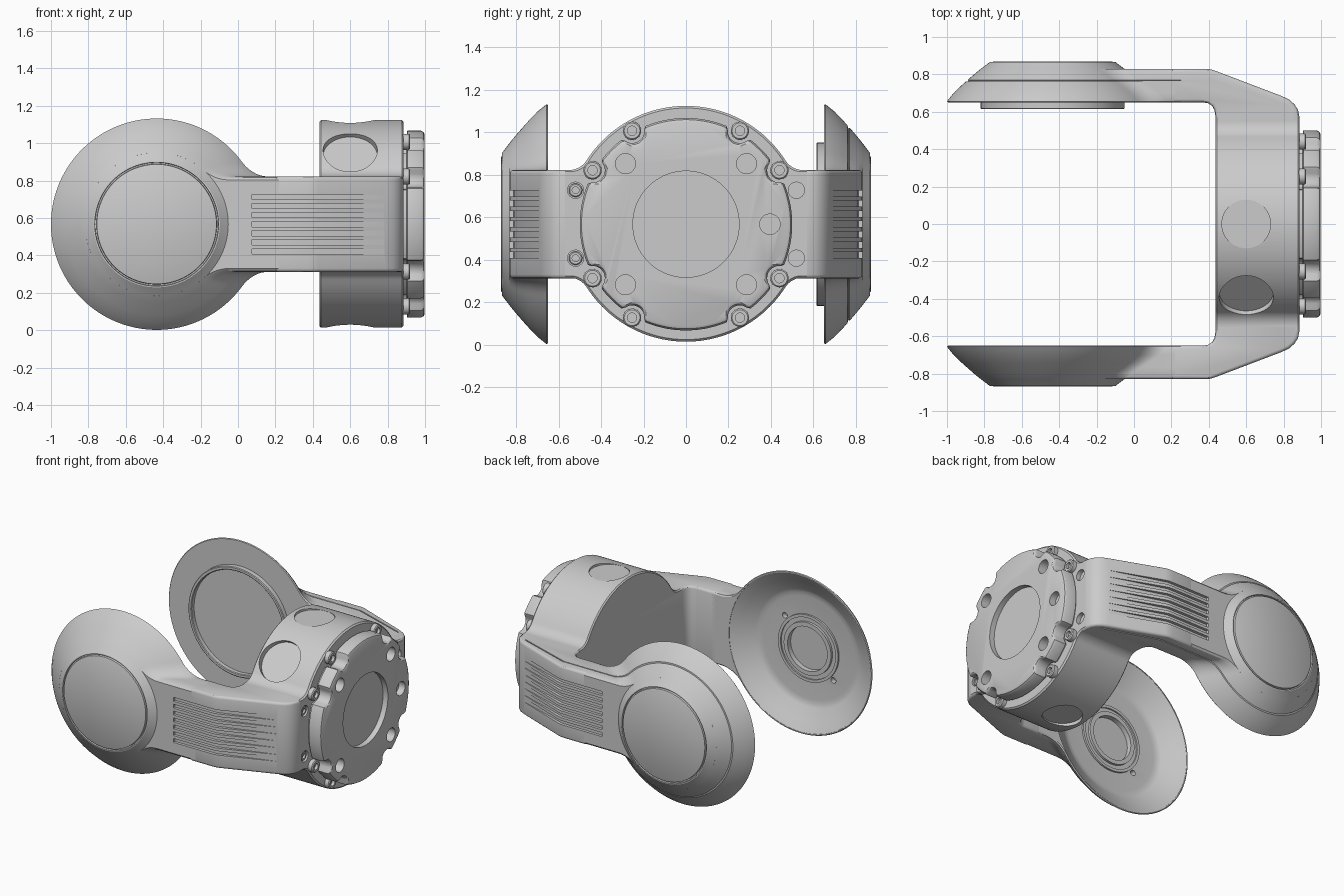
import bpy, bmesh, math
from mathutils import Vector

if "Cube" in bpy.data.objects:
    bpy.data.objects.remove(bpy.data.objects["Cube"])

CX, CZ = -0.435, 0.567      # disc centre x, common centre height
H = 0.255                   # half height of the arms


def loft(name, rings):
    """Skin closed rings of points and cap both ends."""
    bm = bmesh.new()
    vs = [[bm.verts.new(p) for p in ring] for ring in rings]
    for a, b in zip(vs, vs[1:]):
        n = len(a)
        for i in range(n):
            j = (i + 1) % n
            bm.faces.new((a[i], a[j], b[j], b[i]))
    bm.faces.new(vs[0])
    bm.faces.new(vs[-1])
    bmesh.ops.recalc_face_normals(bm, faces=bm.faces)
    me = bpy.data.meshes.new(name)
    bm.to_mesh(me)
    bm.free()
    ob = bpy.data.objects.new(name, me)
    bpy.context.collection.objects.link(ob)
    return ob


def lathe(name, profile, centre, axis, n=96):
    """Turn (radius, distance along axis) pairs around an axis."""
    c, a = Vector(centre), Vector(axis).normalized()
    u = a.orthogonal().normalized()
    v = a.cross(u)
    ang = [2 * math.pi * i / n for i in range(n)]
    return loft(name, [[c + a * t + (u * math.cos(k) + v * math.sin(k)) * r for k in ang]
                       for r, t in profile])


def rod(r, t0, t1, centre, axis, n=48):
    return lathe("cutter", [(r, t0), (r, t1)], centre, axis, n)


def prism(name, pts, z0, z1):
    return loft(name, [[(x, y, z) for x, y in pts] for z in (z0, z1)])


def apply_mod(ob, mod):
    bpy.context.view_layer.objects.active = ob
    bpy.ops.object.modifier_apply(modifier=mod.name)


def cut(targets, cutters):
    for ob in targets:
        for c in cutters:
            m = ob.modifiers.new("cut", 'BOOLEAN')
            m.operation, m.solver, m.object = 'DIFFERENCE', 'EXACT', c
            apply_mod(ob, m)
    for c in cutters:
        bpy.data.objects.remove(c)


def arc(c, r, a0, a1, n):
    return [(c[0] + r * math.cos(a0 + (a1 - a0) * i / n),
             c[1] + r * math.sin(a0 + (a1 - a0) * i / n)) for i in range(n + 1)]


def keyhole(r, h, f, end, double=False):
    """Circle blended by fillets into a strip on one or both sides."""
    cx = math.sqrt((r + f) ** 2 - (h + f) ** 2)
    a = math.atan2(h + f, cx)
    q = [(end, h)] + arc((cx, h + f), f, 1.5 * math.pi, math.pi + a, 12)
    if double:
        q += arc((0, 0), r, a, math.pi / 2, 24)[1:]
        top = q + [(-x, y) for x, y in reversed(q[:-1])]
        return top + [(-x, -y) for x, y in top]
    q += arc((0, 0), r, a, math.pi, 56)[1:]
    return q + [(x, -y) for x, y in reversed(q[:-1])]


# C-shaped frame: both arms and the bridge
half = [(0.2, 0.65), (0.2, 0.83), (0.37, 0.83), (0.40, 0.829), (0.43, 0.821), (0.79, 0.684),
        (0.83, 0.665), (0.858, 0.64), (0.877, 0.61), (0.885, 0.57)]
inner = [(0.435, 0.58), (0.43, 0.61), (0.417, 0.632), (0.395, 0.646), (0.37, 0.65)]
path = half + [(x, -y) for x, y in reversed(half)]
path += [(x, -y) for x, y in reversed(inner)] + inner
frame = prism("arm_frame", path, CZ - H, CZ + H)
bev = frame.modifiers.new("round", 'BEVEL')
bev.width, bev.segments = 0.018, 3
bev.limit_method, bev.angle_limit = 'ANGLE', math.radians(60)
apply_mod(frame, bev)

# End discs, flared into the arms
levels = [(0.65, 0.56, 0.24), (0.656, 0.565, 0.25), (0.67, 0.554, H), (0.70, 0.53, H),
          (0.74, 0.488, H), (0.765, 0.46, H), (0.80, 0.42, H), (0.82, 0.396, 0.249),
          (0.83, 0.383, 0.237)]
seam = [(0.761, 0.465, H), (0.762, 0.455, H - 0.008), (0.768, 0.449, H - 0.008),
        (0.769, 0.456, H)]
discs = {}
for s, name in ((-1, "front_disc"), (1, "back_disc")):
    lv = levels if s < 0 else levels[:5] + seam + levels[6:]
    discs[s] = loft(name, [[(CX + u, s * y, CZ + v) for u, v in keyhole(r, h, 0.2, 0.25 - CX)]
                           for y, r, h in lv])
    # Raised outer cap with a ring groove
    lathe(name + "_cap", [(0.37, 0.81), (0.383, 0.83), (0.345, 0.859), (0.338, 0.865),
                          (0.331, 0.866), (0.329, 0.853), (0.322, 0.853), (0.32, 0.868),
                          (0.316, 0.87)], (CX, 0, CZ), (0, s, 0))

# Cooling slots on the outside of both arms
for s in (-1, 1):
    prof = [(0.075, s * 0.87), (0.075, s * 0.811), (0.40, s * 0.809),
            (0.78, s * 0.686), (0.80, s * 0.87)]
    slots = [prism("slot", prof, CZ + k * 0.0485 - 0.014, CZ + k * 0.0485 + 0.014)
             for k in range(-3, 4)]
    cut([discs[s], frame], slots)

# Seam line along the back arm
line = [(0.18, 0.762), (0.42, 0.762), (0.81, 0.633), (0.81, 0.641), (0.425, 0.769), (0.18, 0.769)]
cut([frame], [prism("seam", line, CZ + z0, CZ + z1)
              for z0, z1 in ((H - 0.008, H + 0.05), (-H - 0.05, -H + 0.008))])

# Dished inside of the front disc with bearing hub
fc, fa = (CX, 0, CZ), (0, -1, 0)
cut([discs[-1]], [lathe("dish", [(0.56, 0.60), (0.553, 0.652), (0.49, 0.69), (0.41, 0.742),
                                 (0.39, 0.751), (0.36, 0.755)], fc, fa),
                  rod(0.16, 0.70, 0.797, fc, fa),
                  rod(0.02, 0.70, 0.79, (CX + 0.19, 0, CZ + 0.18), fa, 20),
                  rod(0.02, 0.70, 0.79, (CX - 0.19, 0, CZ - 0.18), fa, 20)])
lathe("bearing_hub", [(0.235, 0.77), (0.235, 0.742), (0.215, 0.742), (0.215, 0.752),
                      (0.185, 0.752), (0.185, 0.735), (0.155, 0.735), (0.155, 0.795)], fc, fa)

# Raised ring inside the back disc
lathe("inner_ring", [(0.385, 0.67), (0.385, 0.618), (0.38, 0.614), (0.365, 0.614),
                     (0.36, 0.618), (0.36, 0.645)], fc, (0, 1, 0))

# Motor housing drum, filleted into the bridge
drum = loft("motor_housing", [[(x, u, CZ + 0.002 + v)
                               for u, v in keyhole(r, h, 0.1, 0.57, True)]
                              for x, r, h in ((0.436, 0.547, H - 0.01), (0.444, 0.555, H - 0.002),
                                              (0.876, 0.555, H - 0.002), (0.886, 0.545, H - 0.01))])
dc = (0.6, 0, CZ + 0.002)
cut([drum], [rod(0.13, 0.539, 0.7, dc, (0, 0, 1)),
             rod(0.13, 0.53, 0.7, dc, (0, 0, -1)),
             rod(0.145, 0.512, 0.7, dc, (0, -1, 1))])

# Small bolt holes beside the drum
side = [(sy * 0.52, CZ + sz * 0.16) for sy in (-1, 1) for sz in (-1, 1)]
cut([drum, frame], [rod(0.038, 0.855, 0.95, (0, y, z), (1, 0, 0), 32) for y, z in side])

# Output flange with scalloped rim
bolt_angles = [math.radians(a) for a in (30, 60, 120, 150, 210, 240, 300, 330)]


def scallop(t):
    r = 0.5
    for b in bolt_angles:
        d, w = t - b, 0.508 * math.sin(t - b)
        if math.cos(d) > 0 and abs(w) < 0.058:
            r = min(r, 0.508 * math.cos(d) - math.sqrt(0.058 ** 2 - w * w))
    return r


steps = [2 * math.pi * i / 288 for i in range(288)]
flange = loft("output_flange", [[(x, (scallop(t) - o) * math.cos(t),
                                  CZ + (scallop(t) - o) * math.sin(t)) for t in steps]
                                for x, o in ((0.87, 0.022), (0.902, 0.022), (0.905, 0.0),
                                             (0.978, 0.0), (0.992, 0.008), (0.998, 0.02))])
holes = [rod(0.047, 0.93, 1.1, (0, sy * 0.285, CZ + sz * 0.285), (1, 0, 0))
         for sy in (-1, 1) for sz in (-1, 1)]
holes.append(rod(0.048, 0.95, 1.1, (0, 0.395, CZ), (1, 0, 0)))
holes.append(rod(0.25, 0.96, 1.1, (0, 0, CZ), (1, 0, 0), 96))
cut([flange], holes)

# Socket screws around the flange and beside the drum
for i, b in enumerate(bolt_angles):
    lathe(f"flange_screw_{i + 1}", [(0.043, 0.87), (0.043, 0.914), (0.037, 0.92),
                                    (0.022, 0.92), (0.022, 0.9)],
          (0, 0.508 * math.cos(b), CZ + 0.508 * math.sin(b)), (1, 0, 0), 30)
for i, (y, z) in enumerate(side[:2]):
    lathe(f"side_screw_{i + 1}", [(0.032, 0.84), (0.032, 0.876), (0.027, 0.88),
                                  (0.016, 0.88), (0.016, 0.865)], (0, y, z), (1, 0, 0), 30)

# Smooth shading with crisp edges
for ob in bpy.data.objects:
    ob.select_set(True)
    bpy.context.view_layer.objects.active = ob
bpy.ops.object.shade_smooth_by_angle(angle=math.radians(30))
